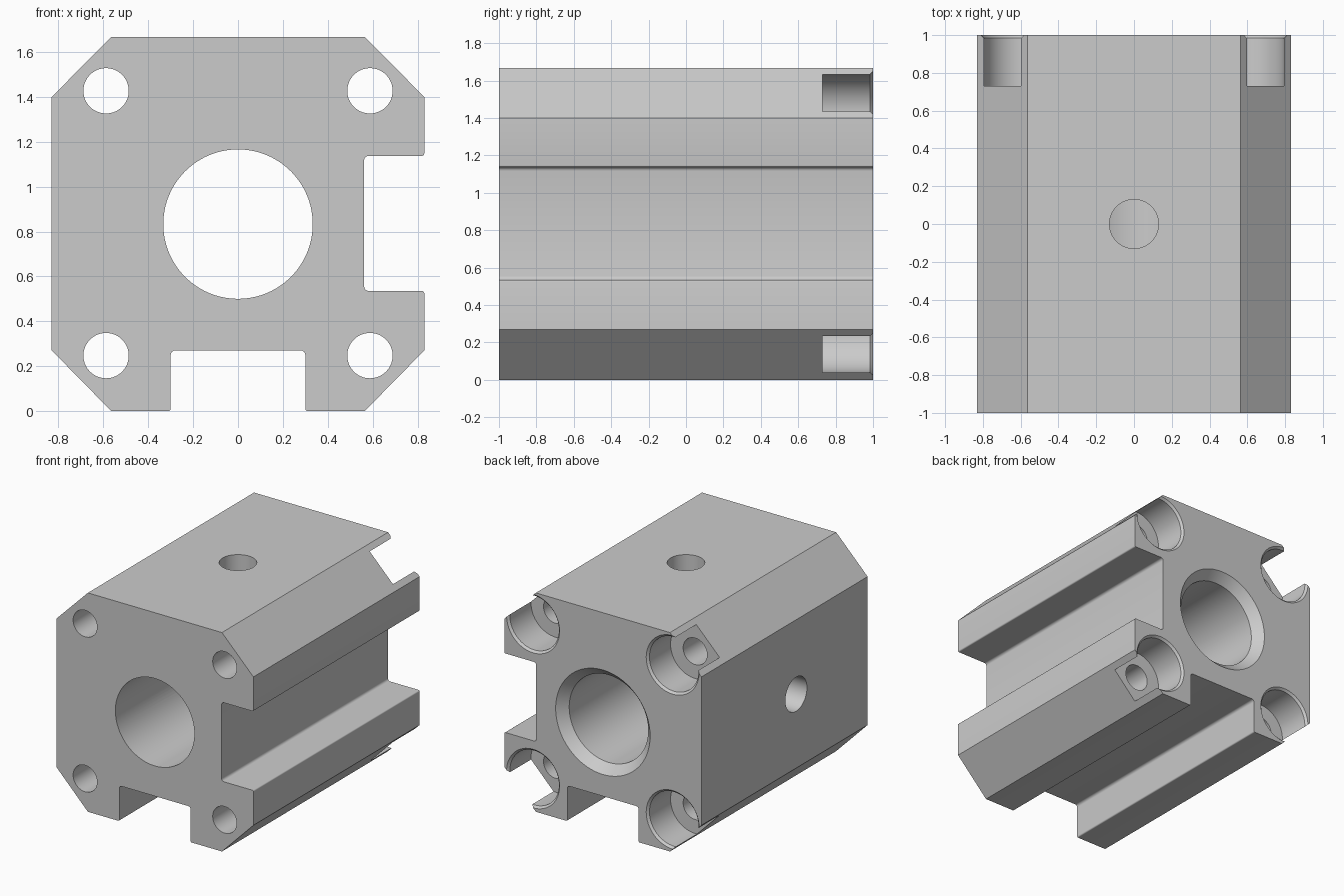
import bpy, bmesh, math
from mathutils import Vector, Matrix

if "Cube" in bpy.data.objects:
    bpy.data.objects.remove(bpy.data.objects["Cube"])

metal = bpy.data.materials.new("plain grey metal")
metal.diffuse_color = (0.6, 0.6, 0.6, 1)
metal.use_nodes = True
metal.node_tree.nodes["Principled BSDF"].inputs["Base Color"].default_value = metal.diffuse_color
MID = 0.833


def make_object(name, bm):
    bmesh.ops.recalc_face_normals(bm, faces=bm.faces)
    mesh = bpy.data.meshes.new(name)
    bm.to_mesh(mesh)
    bm.free()
    obj = bpy.data.objects.new(name, mesh)
    bpy.context.collection.objects.link(obj)
    mesh.materials.append(metal)
    return obj


def rounded(points, steps=4):
    """Round the corners of an outline of (x, z, radius) points."""
    out = []
    for i, (x, z, r) in enumerate(points):
        p = Vector((x, z))
        if r == 0:
            out.append(p)
            continue
        a = p + (Vector(points[i - 1][:2]) - p).normalized() * r
        b = p + (Vector(points[(i + 1) % len(points)][:2]) - p).normalized() * r
        c = a + b - p
        for k in range(steps + 1):
            t = k / steps * math.pi / 2
            out.append(c + (a - c) * math.cos(t) + (b - c) * math.sin(t))
    return out


def turned_cutter(name, profile, matrix, sides=64):
    """Turned solid from (radius, height) points, along local z."""
    bm = bmesh.new()
    rings = []
    for r, h in profile:
        rings.append([bm.verts.new((r * math.cos(t), r * math.sin(t), h))
                      for t in (2 * math.pi * k / sides for k in range(sides))])
    for lo, hi in zip(rings, rings[1:]):
        for k in range(sides):
            n = (k + 1) % sides
            bm.faces.new((lo[k], lo[n], hi[n], hi[k]))
    bm.faces.new(rings[0])
    bm.faces.new(rings[-1])
    bm.transform(matrix)
    obj = make_object(name, bm)
    obj.hide_render = True
    return obj


# body: chamfered square section with a right and a bottom slot
outline = rounded([
    (-0.565, 0, 0), (-0.3, 0, 0.01), (-0.3, 0.27, 0.02), (0.3, 0.27, 0.02),
    (0.3, 0, 0.01), (0.565, 0, 0), (0.83, 0.27, 0),
    (0.83, 0.535, 0.01), (0.562, 0.535, 0.02), (0.562, 1.137, 0.02),
    (0.83, 1.137, 0.01), (0.83, 1.4, 0), (0.565, 1.667, 0),
    (-0.565, 1.667, 0), (-0.83, 1.4, 0), (-0.83, 0.27, 0)])
bm = bmesh.new()
face = bm.faces.new([bm.verts.new((p.x, -1, p.y)) for p in outline])
new = bmesh.ops.extrude_face_region(bm, geom=[face])["geom"]
bmesh.ops.translate(bm, vec=(0, 2, 0),
                    verts=[v for v in new if isinstance(v, bmesh.types.BMVert)])
body = make_object("cylinder_body", bm)

# main bore, flared at the back
along_y = Matrix.Rotation(-math.pi / 2, 4, 'X')
cutters = [turned_cutter(
    "main_bore_cutter",
    [(0.333, -1.1), (0.333, 0.93), (0.398, 1), (0.398, 1.1)],
    Matrix.Translation((0, 0, MID)) @ along_y, 96)]

# bolt holes with counterbores at the back
for x in (-0.588, 0.588):
    for z in (0.247, 1.427):
        cutters.append(turned_cutter(
            "bolt_hole_cutter",
            [(0.101, -1.1), (0.101, 0.73), (0.207, 0.73),
             (0.207, 0.984), (0.223, 1), (0.223, 1.1)],
            Matrix.Translation((x, 0, z)) @ along_y))

# ports from the top and the left side into the bore
port = [(0.13, 0.1), (0.13, 1)]
cutters.append(turned_cutter("top_port_cutter", port,
                             Matrix.Translation((0, 0, MID))))
cutters.append(turned_cutter("side_port_cutter", port,
                             Matrix.Translation((0, -0.14, MID))
                             @ Matrix.Rotation(-math.pi / 2, 4, 'Y')))

bpy.context.view_layer.objects.active = body
body.select_set(True)
for cutter in cutters:
    mod = body.modifiers.new("cut", 'BOOLEAN')
    mod.operation = 'DIFFERENCE'
    mod.solver = 'EXACT'
    mod.object = cutter
    bpy.ops.object.modifier_apply(modifier=mod.name)
for cutter in cutters:
    bpy.data.objects.remove(cutter)
bpy.ops.object.shade_smooth_by_angle(angle=math.radians(30))
